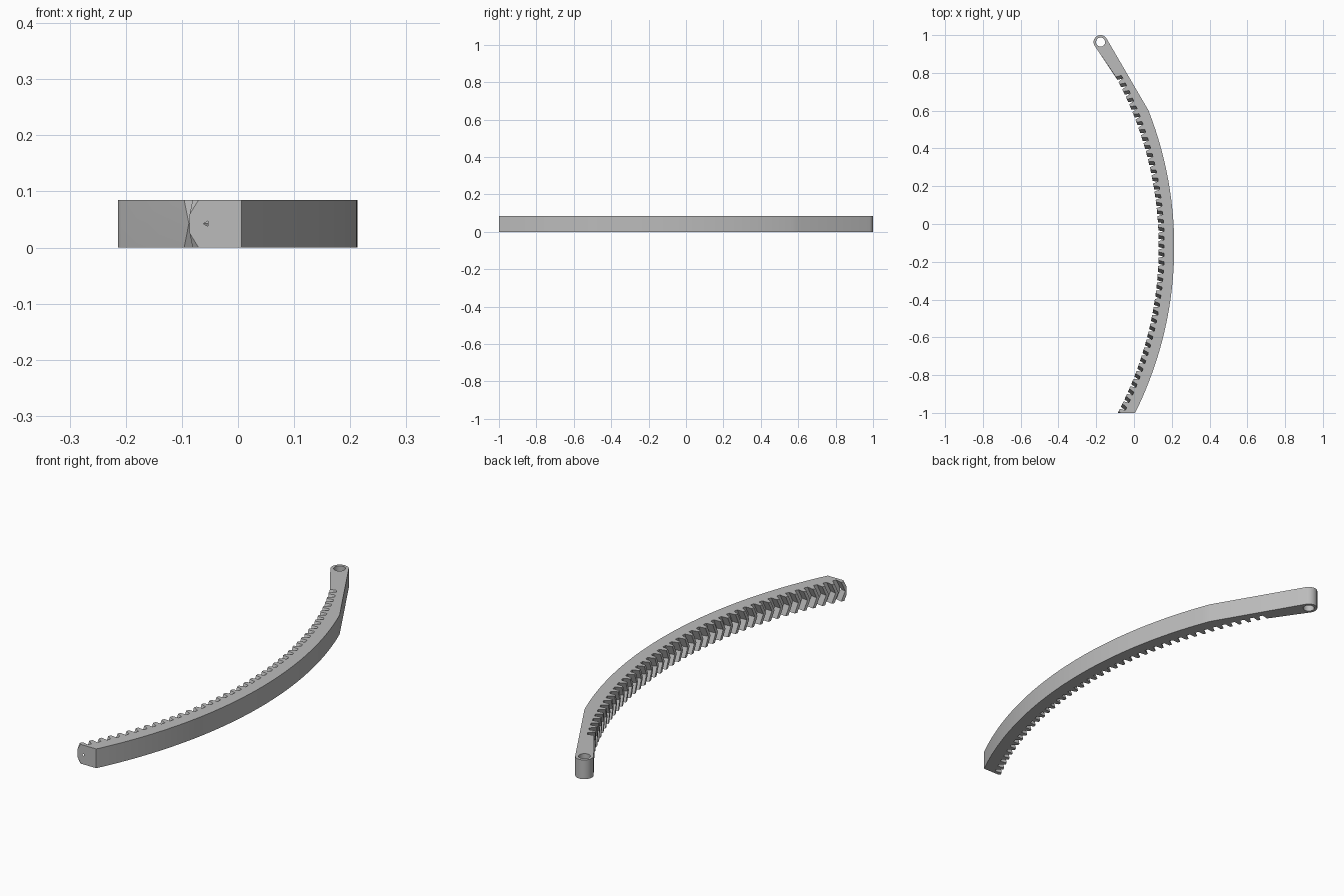
import bpy, bmesh, math
from mathutils import Vector

if "Cube" in bpy.data.objects:
    bpy.data.objects.remove(bpy.data.objects["Cube"])

CX, CY = -1.762, -0.12            # centre of the arc
R_OUT, R_ROOT, R_TIP = 1.975, 1.922, 1.893
H = 0.085                         # thickness
EYE = (-0.177, 0.963)             # centre of the pivot eye
EYE_R, HOLE_R = 0.037, 0.024
PITCH = 0.044 / 1.9               # angle between teeth
CHEVRON = 0.018 / 1.9             # how far the tooth middle leans


def polar(r, a, c=(CX, CY)):
    return (c[0] + r * math.cos(a), c[1] + r * math.sin(a))


def profile(shift):
    """Outline: outer arc, pivot eye, then the toothed inner arc."""
    a0, a1 = math.radians(-31), math.radians(21.4)
    pts = [polar(R_OUT, a0 + (a1 - a0) * i / 48) for i in range(49)]
    e0, e1 = math.radians(30.3), math.radians(213)
    pts += [polar(EYE_R, e0 + (e1 - e0) * i / 20, EYE) for i in range(21)]
    top = math.radians(28.35) - shift
    pts.append(polar(R_TIP, top))
    for i in range(44):
        a = top - i * PITCH
        pts += [polar(R_ROOT, a - 0.16 * PITCH), polar(R_ROOT, a - 0.54 * PITCH),
                polar(R_TIP, a - 0.70 * PITCH), polar(R_TIP, a - PITCH)]
    return pts


def hole():
    return [polar(HOLE_R, -2 * math.pi * i / 32, EYE) for i in range(32)]


bm = bmesh.new()


def wall(loops):
    """Skin stacked closed loops with quads, return the vertex rows."""
    rows = [[bm.verts.new((x, y, z)) for x, y in pts] for pts, z in loops]
    for lo, hi in zip(rows, rows[1:]):
        n = len(lo)
        for i in range(n):
            j = (i + 1) % n
            bm.faces.new((lo[i], lo[j], hi[j], hi[i]))
    return rows


# Herringbone body: the middle layer is shifted along the arc
body = wall([(profile(0), 0), (profile(CHEVRON), H / 2), (profile(0), H)])
bore = wall([(hole(), 0), (hole(), H)])

# Top and bottom faces with the pivot hole left open
for k in (0, -1):
    edges = []
    for row in (body[k], bore[k]):
        edges += [bm.edges.get((row[i - 1], row[i])) for i in range(len(row))]
    bmesh.ops.triangle_fill(bm, use_beauty=True, use_dissolve=False, edges=edges)

# Flat cut at the front end
res = bmesh.ops.bisect_plane(bm, geom=bm.verts[:] + bm.edges[:] + bm.faces[:],
                             plane_co=(0, -1, 0), plane_no=(0, -1, 0), clear_outer=True)
cut = [g for g in res["geom_cut"] if isinstance(g, bmesh.types.BMEdge) and g.is_boundary]
bmesh.ops.triangle_fill(bm, use_beauty=True, edges=cut, normal=Vector((0, -1, 0)))
bmesh.ops.recalc_face_normals(bm, faces=bm.faces[:])

mesh = bpy.data.meshes.new("curved_rack")
bm.to_mesh(mesh)
bm.free()
rack = bpy.data.objects.new("curved_rack", mesh)
bpy.context.collection.objects.link(rack)

grey = bpy.data.materials.new("plain grey")
grey.diffuse_color = (0.5, 0.5, 0.5, 1)
grey.use_nodes = True
grey.node_tree.nodes["Principled BSDF"].inputs["Base Color"].default_value = grey.diffuse_color
mesh.materials.append(grey)

bpy.context.view_layer.objects.active = rack
rack.select_set(True)
bpy.ops.object.shade_smooth_by_angle(angle=math.radians(25))
